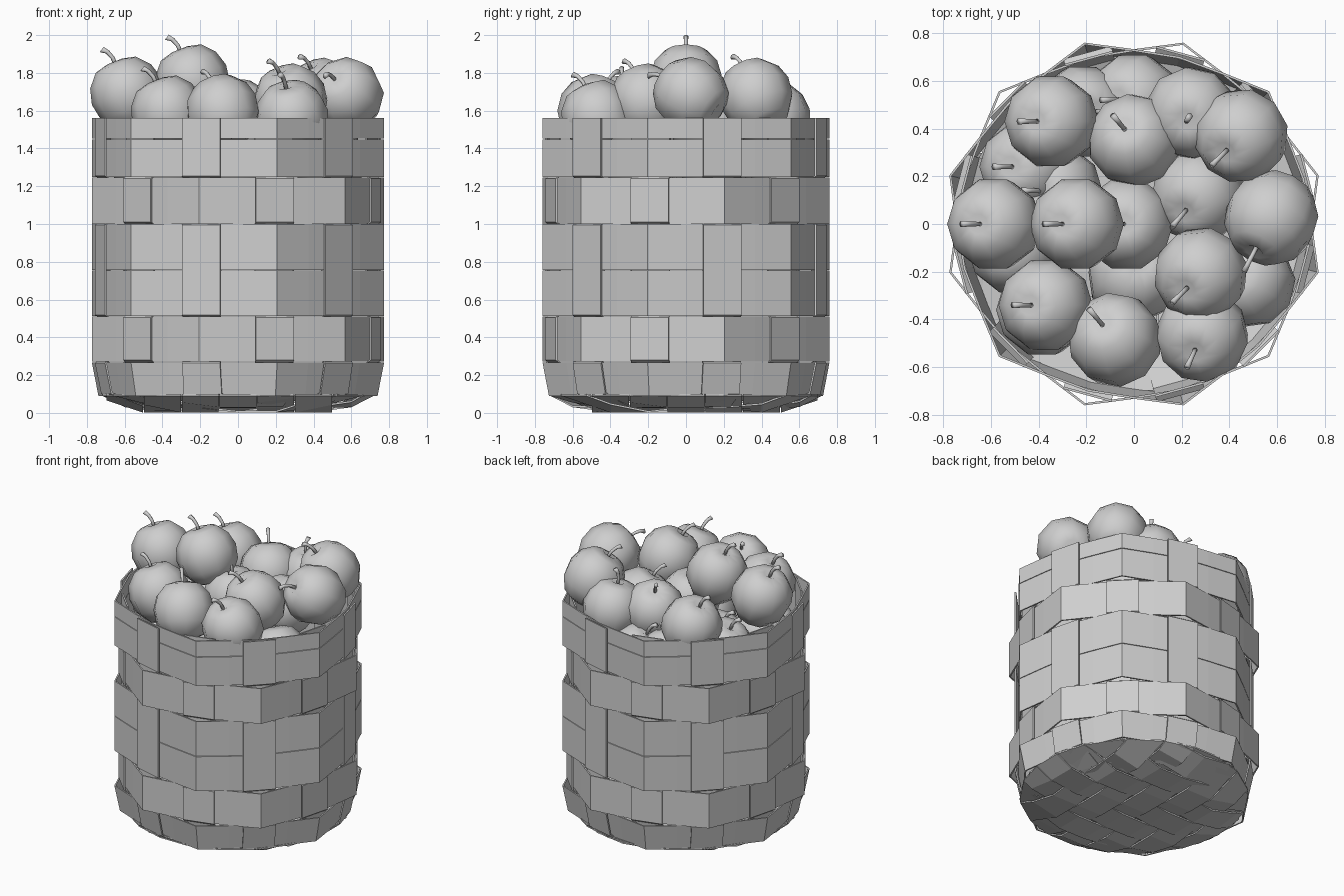
import bpy, bmesh, math
from mathutils import Matrix, Vector

cube = bpy.data.objects.get("Cube")
if cube:
    bpy.data.objects.remove(cube)

GREY = (0.62, 0.62, 0.62, 1)
grey = bpy.data.materials.new("plain light grey")
grey.use_nodes = True
grey.diffuse_color = GREY
grey.node_tree.nodes["Principled BSDF"].inputs["Base Color"].default_value = GREY

THICK = 0.01
STAKES = 12
HALF = 0.104          # half the width of a stake
UP = Vector((0, 0, 1))


def make_object(name, bm, smooth=False):
    bmesh.ops.recalc_face_normals(bm, faces=bm.faces)
    mesh = bpy.data.meshes.new(name)
    bm.to_mesh(mesh)
    bm.free()
    mesh.materials.append(grey)
    for poly in mesh.polygons:
        poly.use_smooth = smooth
    obj = bpy.data.objects.new(name, mesh)
    bpy.context.collection.objects.link(obj)
    return obj


def bridge(bm, rings, closed):
    """Join successive rings of vertices with quads."""
    n = len(rings[0])
    last = len(rings) if closed else len(rings) - 1
    for i in range(last):
        p, q = rings[i], rings[(i + 1) % len(rings)]
        for j in range(n):
            m = (j + 1) % n
            bm.faces.new((p[j], p[m], q[m], q[j]))
    if not closed:
        bm.faces.new(rings[0])
        bm.faces.new(rings[-1])


def strip(name, sections, closed=False):
    """Thin splint: each section is (edge point, edge point, outward normal)."""
    bm = bmesh.new()
    rings = []
    for a, b, n in sections:
        corners = (a, b, b - n * THICK, a - n * THICK)
        rings.append([bm.verts.new(c) for c in corners])
    bridge(bm, rings, closed)
    return make_object(name, bm)


def radial(angle):
    return Vector((math.cos(angle), math.sin(angle) * 0.982, 0))


def stake_angle(k):
    return math.radians(15 + 30 * k)


# Horizontal bands: bottom, top, weave phase, taper of the lower edge
rows = [(0.09, 0.268, 0, 0.955), (0.271, 0.511, 1, 1), (0.513, 0.753, 0, 1),
        (0.757, 0.999, 0, 1), (1.001, 1.247, 1, 1), (1.249, 1.448, 0, 1),
        (1.452, 1.56, 0, 1)]
for low, high, phase, taper in rows:
    sections = []
    for k in range(STAKES):
        outside = (k + phase) % 2 == 1
        r = 0.801 if outside else 0.74
        for angle, radius in ((stake_angle(k), r), (stake_angle(k + 0.5), 0.746)):
            d = radial(angle)
            sections.append((d * radius * taper + UP * low, d * radius + UP * high, d))
    strip("woven_band", sections, closed=True)

# Upright stakes that pass in and out of the bands, then fold under the base
path = [(1.56, 0), (1.255, 0), (1.24, 1), (1.01, 1), (0.995, 0), (0.518, 0),
        (0.505, 1), (0.28, 1), (0.265, 0)]
for k in range(STAKES):
    d = radial(stake_angle(k))
    t = UP.cross(d).normalized() * HALF
    sections = []
    for z, phase in path:
        r = 0.757 if (k + phase) % 2 == 0 else 0.736
        sections.append((d * r + UP * z - t, d * r + UP * z + t, d))
    foot = 0.722 if k % 2 == 0 else 0.705
    for r, z in ((foot, 0.1), (0.54, 0.034)):
        c = d * r + UP * z
        sections.append((c - t, c + t, (d - UP).normalized()))
    strip("upright_stake", sections)

# Twill-woven base in two directions, each splint cut to the round and turned up
PITCH = 0.2
BASE_RADIUS = 0.725


def base_point(s, o, lift):
    rise = max(0, math.hypot(s, o) - 0.54) * 0.41
    return Vector((s, o, 0.014 + lift + rise))


for direction in (0, 1):
    for i in range(-3, 4):
        edges = [i * PITCH + e * 0.097 for e in (-1, 1)]
        reach = [math.sqrt(BASE_RADIUS ** 2 - o * o) for o in edges]
        inner = [j for j in range(-3, 4) if abs(j) * PITCH < min(reach) - 0.03]
        stops = [([-r for r in reach], 0)]
        for j in inner:
            u, v = (i, j) if direction == 0 else (j, i)
            over = ((u + v) // 2 + direction) % 2 == 0
            stops.append(([j * PITCH] * 2, 0.012 if over else -0.012))
        stops.append((reach, 0))
        sections = []
        for along, lift in stops:
            a, b = (base_point(s, o, lift) for s, o in zip(along, edges))
            if direction:
                a, b = a.yxz, b.yxz
            sections.append((a, b, -UP))
        strip("base_splint", sections)

# Shared apple body: a turned profile with dimples at both ends
SIZE = 0.197
SIDES = 10
profile = [(0.22, 0.93), (0.58, 0.84), (0.88, 0.5), (1, 0.08),
           (0.92, -0.4), (0.64, -0.8), (0.28, -0.94)]
bm = bmesh.new()
rings = []
for r, z in profile:
    ring = []
    for s in range(SIDES):
        angle = math.tau * s / SIDES
        ring.append(bm.verts.new(Vector((r * math.cos(angle), r * math.sin(angle), z)) * SIZE))
    rings.append(ring)
bridge(bm, rings, False)
for ring, depth in ((rings[0], 0.8), (rings[-1], -0.85)):
    cap = next(f for f in bm.faces if len(f.verts) == SIDES and ring[0] in f.verts)
    centre = bmesh.ops.poke(bm, faces=[cap])["verts"][0]
    centre.co.z = depth * SIZE
first = make_object("apple", bm, smooth=True)
apple_mesh = first.data
bpy.data.objects.remove(first)

# Shared stem: a bent, slightly flared tube
bm = bmesh.new()
rings = []
for x, z, r in ((0, 0.78, 0.055), (0.01, 1.05, 0.055), (0.08, 1.24, 0.06), (0.2, 1.36, 0.075)):
    ring = []
    for s in range(6):
        angle = math.tau * s / 6
        dx = r * math.cos(angle)
        ring.append(bm.verts.new(Vector((x + dx, r * math.sin(angle), z - dx * x * 3)) * SIZE))
    rings.append(ring)
bridge(bm, rings, False)
first = make_object("stem", bm, smooth=True)
stem_mesh = first.data
bpy.data.objects.remove(first)


def place_apple(x, y, z, azimuth=180, tilt=22):
    matrix = (Matrix.Translation((x, y, z))
              @ Matrix.Rotation(math.radians(azimuth), 4, "Z")
              @ Matrix.Rotation(math.radians(tilt), 4, "Y"))
    for name, mesh in (("apple", apple_mesh), ("apple_stem", stem_mesh)):
        obj = bpy.data.objects.new(name, mesh)
        bpy.context.collection.objects.link(obj)
        obj.matrix_world = matrix


# Heaped apples: position, stem heading and tilt
heap = [(-0.585, 0, 1.69), (-0.24, 0, 1.755), (-0.345, 0.43, 1.58),
        (-0.37, -0.34, 1.59), (0, 0.35, 1.57, 130), (0.24, 0.465, 1.56, 60, -12),
        (0.45, 0.37, 1.68, 225, 32), (0.575, 0.025, 1.685, 243, 60),
        (0.28, -0.21, 1.65, 225, 30), (0.285, -0.465, 1.565, 245, 25),
        (-0.08, -0.485, 1.595, 130, 30), (-0.03, 0, 1.52, 180, 5),
        (0.27, 0.12, 1.49, 230, 30)]
# Lower apples that show through the gaps
heap += [(-0.22, 0.47, 1.36, 0), (0, 0.52, 1.33), (-0.45, 0.24, 1.38),
         (-0.33, 0.14, 1.36), (-0.5, -0.1, 1.36), (-0.38, -0.36, 1.25),
         (0, -0.22, 1.33, 60), (0.48, -0.24, 1.34, 150)]
for apple in heap:
    place_apple(*apple)
